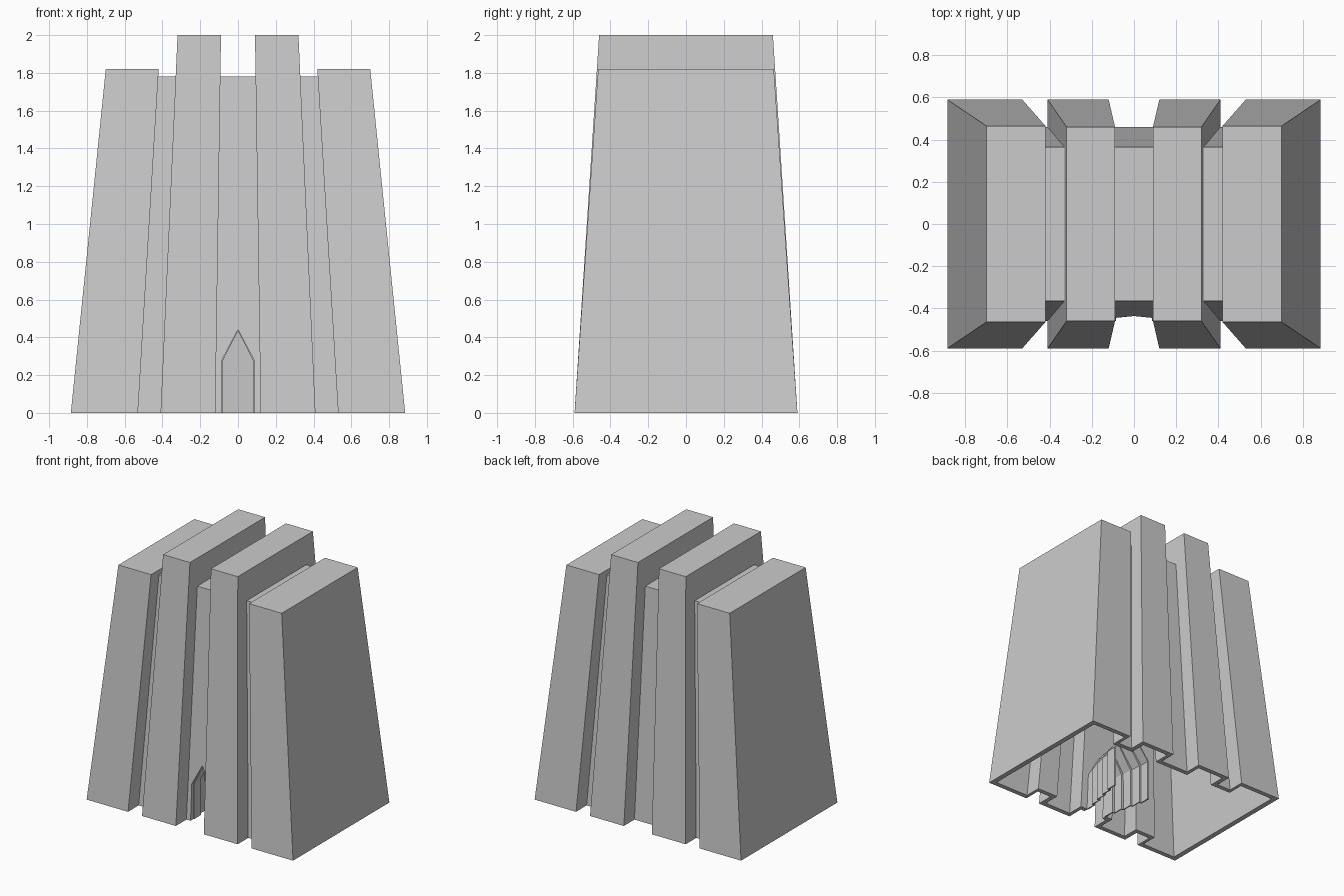
import bpy
import bmesh

cube = bpy.data.objects.get("Cube")
if cube:
    bpy.data.objects.remove(cube, do_unlink=True)

WALL = 0.03
grey = bpy.data.materials.new("stone_grey")
grey.use_nodes = True
grey.diffuse_color = (0.6, 0.6, 0.6, 1)
bsdf = next(n for n in grey.node_tree.nodes if n.type == 'BSDF_PRINCIPLED')
bsdf.inputs["Base Color"].default_value = (0.6, 0.6, 0.6, 1)


def new_object(name, bm):
    bmesh.ops.recalc_face_normals(bm, faces=bm.faces)
    mesh = bpy.data.meshes.new(name)
    bm.to_mesh(mesh)
    bm.free()
    mesh.materials.append(grey)
    ob = bpy.data.objects.new(name, mesh)
    bpy.context.collection.objects.link(ob)
    return ob


def loft(name, sections, caps=True, closed=True):
    """Join equal-length rings of points into one skin."""
    bm = bmesh.new()
    rings = [[bm.verts.new(p) for p in s] for s in sections]
    count = len(rings[0])
    for a, b in zip(rings, rings[1:]):
        for i in range(count if closed else count - 1):
            j = (i + 1) % count
            bm.faces.new((a[i], a[j], b[j], b[i]))
    if caps:
        bm.faces.new(rings[0])
        bm.faces.new(rings[-1])
    return new_object(name, bm)


def slab(name, bottom, top, height, inset):
    """Tapered block; bottom and top are (x0, x1, half depth)."""
    def ring(s, z):
        x0, x1, y = s[0] + inset, s[1] - inset, s[2] - inset
        return [(x0, -y, z), (x1, -y, z), (x1, y, z), (x0, y, z)]
    z0 = -0.1 if inset else 0
    return loft(name, [ring(bottom, z0), ring(top, height - inset)])


def combine(target, other, operation):
    """Boolean, applied at once; the second object is removed."""
    mod = target.modifiers.new("cut", 'BOOLEAN')
    mod.operation = operation
    mod.solver = 'EXACT'
    mod.object = other
    graph = bpy.context.evaluated_depsgraph_get()
    mesh = bpy.data.meshes.new_from_object(target.evaluated_get(graph))
    target.modifiers.clear()
    target.data = mesh
    bpy.data.objects.remove(other, do_unlink=True)


def massing(name, inset):
    """Recessed core with a mirrored pair of inner and outer towers."""
    core = slab(name, (-0.65, 0.65, 0.46), (-0.5, 0.5, 0.365), 1.78, inset)
    towers = [((0.12, 0.41, 0.59), (0.09, 0.32, 0.46), 2.0),
              ((0.53, 0.885, 0.59), (0.42, 0.70, 0.465), 1.82)]
    for low, high, height in towers:
        for side in (1, -1):
            b, t = [(s if side > 0 else (-s[1], -s[0], s[2])) for s in (low, high)]
            combine(core, slab("tower", b, t, height, inset), 'UNION')
    return core


def arch(y, grow, base=0.0):
    """Pointed doorway outline at depth y."""
    w, spring, peak = 0.085 + grow, 0.28 + grow * 0.5, 0.44 + grow
    return [(-w, y, base), (-w, y, spring), (0, y, peak), (w, y, spring), (w, y, base)]


# Hollow tower block, open underneath
building = massing("building_shell", 0)
combine(building, massing("hollow", WALL), 'DIFFERENCE')

# Pointed doorway through the front wall
combine(building, loft("door_cutter", [arch(-0.7, 0, -0.1), arch(-0.3, 0, -0.1)]), 'DIFFERENCE')

# Entrance passage that widens in steps towards the inside
sections = []
for step in range(5):
    y = -0.425 + step * 0.08
    sections += [arch(y, step * 0.018), arch(y + 0.08, step * 0.018)]
passage = loft("entrance_passage", sections, caps=False, closed=False)
skin = passage.modifiers.new("thickness", 'SOLIDIFY')
skin.thickness = 0.012
skin.offset = 0
